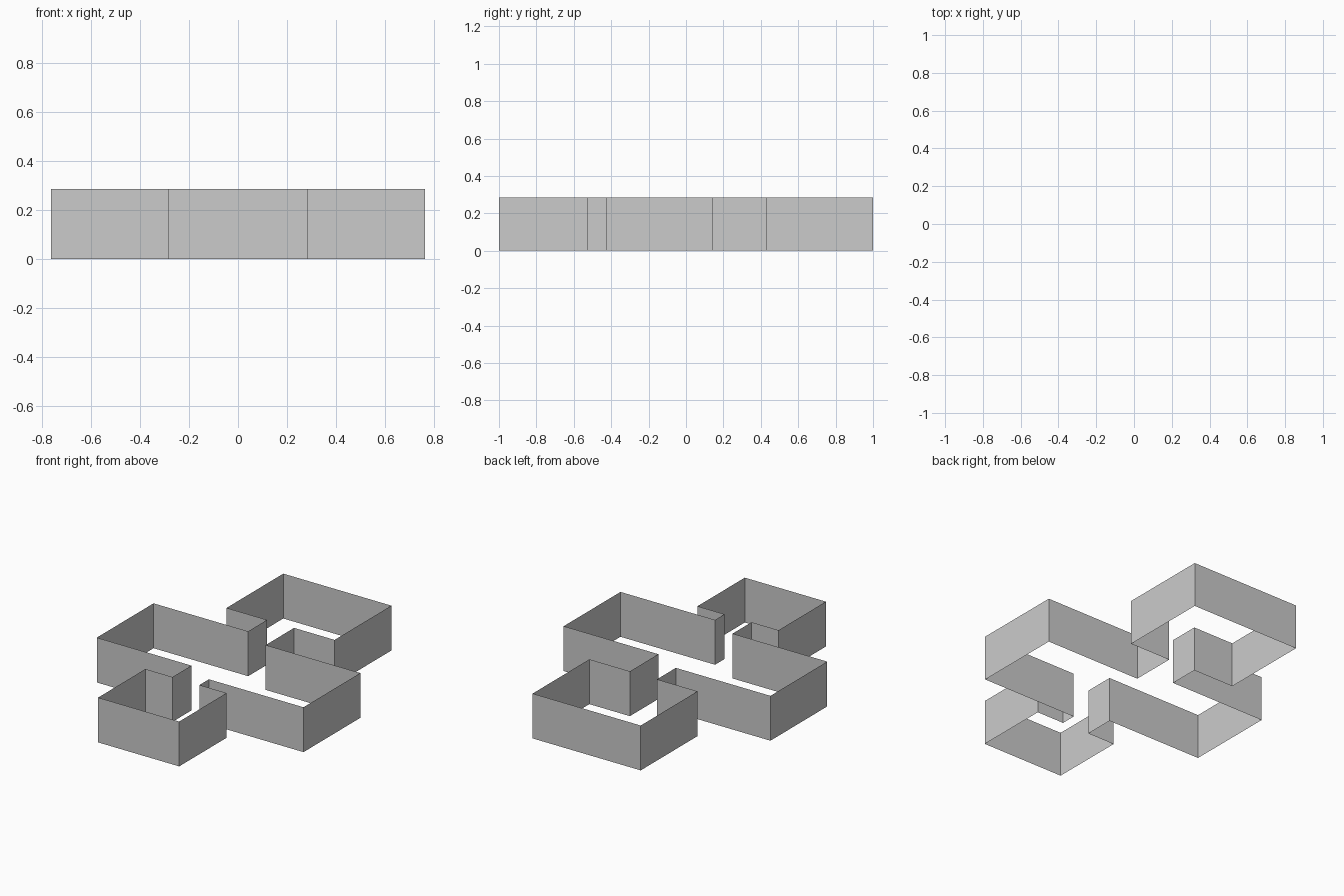
import bpy
import bmesh

if "Cube" in bpy.data.objects:
    bpy.data.objects.remove(bpy.data.objects["Cube"])

U = 2 / 21          # plan module
HEIGHT = 3 * U

# Floor plan outline in modules, counter-clockwise from the front-left corner
start = (-3, 0)
steps = [("x", 6), ("y", 5), ("x", -2), ("y", 1), ("x", 7), ("y", 6),
         ("x", -7), ("y", 3), ("x", 3), ("y", 6), ("x", -8), ("y", -6),
         ("x", 3), ("y", -2), ("x", -7), ("y", -6), ("x", 7), ("y", -2),
         ("x", -2), ("y", -5)]

bm = bmesh.new()
x, y = start
corners = []
for axis, n in steps:
    corners.append(bm.verts.new((x * U, y * U - 1, 0)))
    x, y = (x + n, y) if axis == "x" else (x, y + n)

# Walls: extrude the closed outline upward, open at top and bottom
tops = [bm.verts.new((v.co.x, v.co.y, HEIGHT)) for v in corners]
for i in range(len(corners)):
    j = (i + 1) % len(corners)
    bm.faces.new((corners[i], corners[j], tops[j], tops[i]))

mesh = bpy.data.meshes.new("outer_walls")
bm.to_mesh(mesh)
bm.free()
bpy.context.collection.objects.link(bpy.data.objects.new("outer_walls", mesh))
